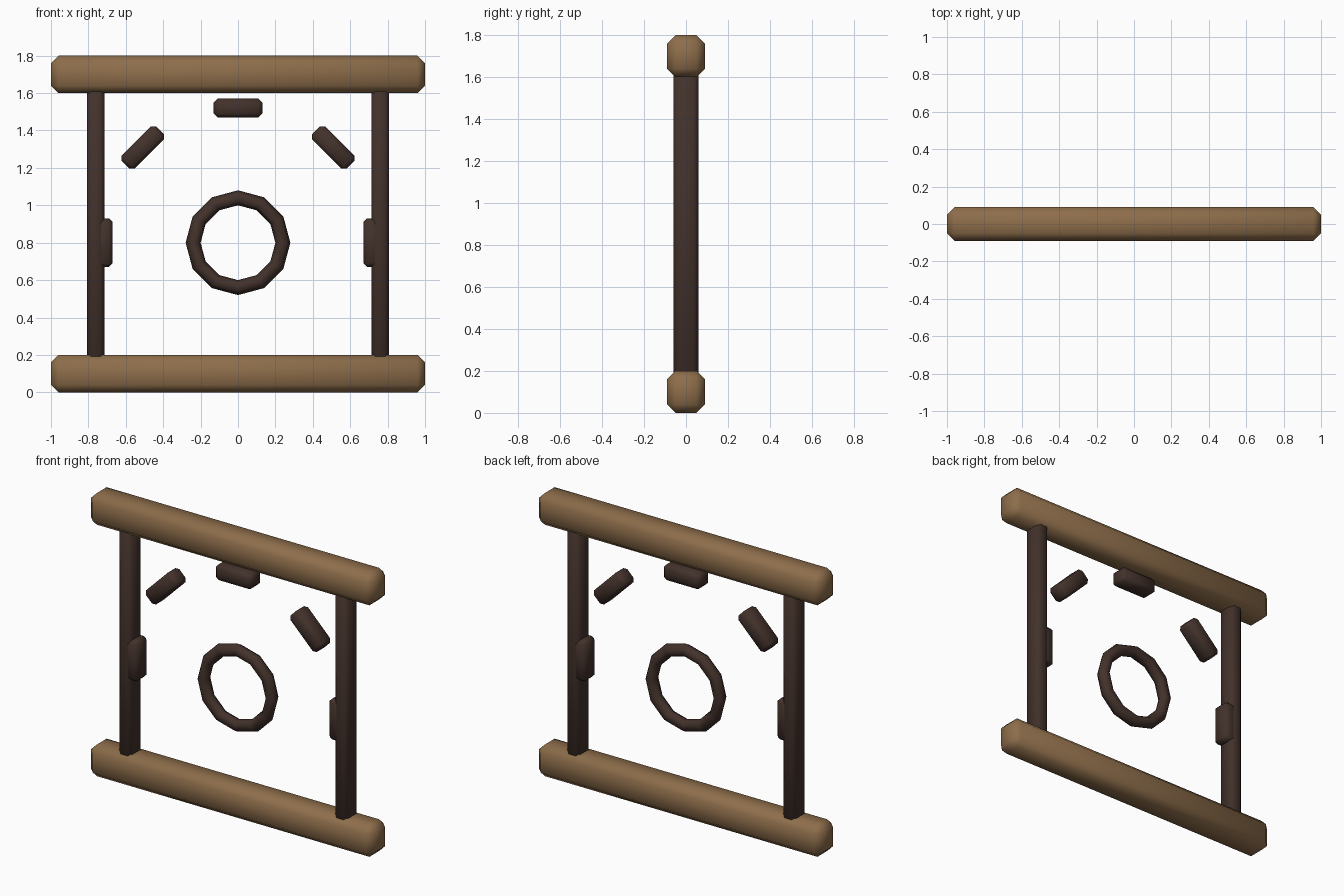
import bpy, bmesh, math
from mathutils import Matrix

if "Cube" in bpy.data.objects:
    bpy.data.objects.remove(bpy.data.objects["Cube"])


def material(name, color):
    m = bpy.data.materials.new(name)
    m.diffuse_color = (*color, 1)
    m.use_nodes = True
    m.node_tree.nodes["Principled BSDF"].inputs["Base Color"].default_value = m.diffuse_color
    return m


light_wood = material("light_wood", (0.27, 0.155, 0.07))
dark_wood = material("dark_wood", (0.055, 0.031, 0.024))


def beam(name, loc, size, chamfer, mat, tilt=0):
    """Box with single-step chamfers on every edge, smooth shaded."""
    bm = bmesh.new()
    bmesh.ops.create_cube(bm, size=1, matrix=Matrix.Diagonal((*size, 1)))
    bmesh.ops.bevel(bm, geom=bm.edges[:], offset=chamfer, segments=1,
                    profile=0.5, affect='EDGES')
    for f in bm.faces:
        f.smooth = True
    mesh = bpy.data.meshes.new(name)
    bm.to_mesh(mesh)
    bm.free()
    mesh.materials.append(mat)
    ob = bpy.data.objects.new(name, mesh)
    ob.location = loc
    ob.rotation_euler = (0, tilt, 0)
    bpy.context.collection.objects.link(ob)
    return ob


# Heavy horizontal rails
for name, z in (("bottom_rail", 0.1), ("top_rail", 1.7)):
    beam(name, (0, 0, z), (2, 0.18, 0.2), 0.04, light_wood)

# Uprights set into the rails
for name, s in (("left_post", -1), ("right_post", 1)):
    beam(name, (0.76 * s, 0, 0.9), (0.092, 0.118, 1.5), 0.02, dark_wood)

# Small blocks fanned in a half circle around the ring
centre_z, radius = 0.8, 0.72
for i in range(5):
    a = math.radians(-90 + 45 * i)
    loc = (radius * math.sin(a), 0, centre_z + radius * math.cos(a))
    beam(f"ray_block_{i + 1}", loc, (0.26, 0.115, 0.1), 0.02, dark_wood, a)

# Central ring
bpy.ops.mesh.primitive_torus_add(major_segments=12, minor_segments=6,
                                 major_radius=0.24, minor_radius=0.04,
                                 location=(0, 0, centre_z),
                                 rotation=(math.pi / 2, 0, 0))
ring = bpy.context.object
ring.name = "centre_ring"
ring.data.materials.append(dark_wood)
bpy.ops.object.shade_smooth()
